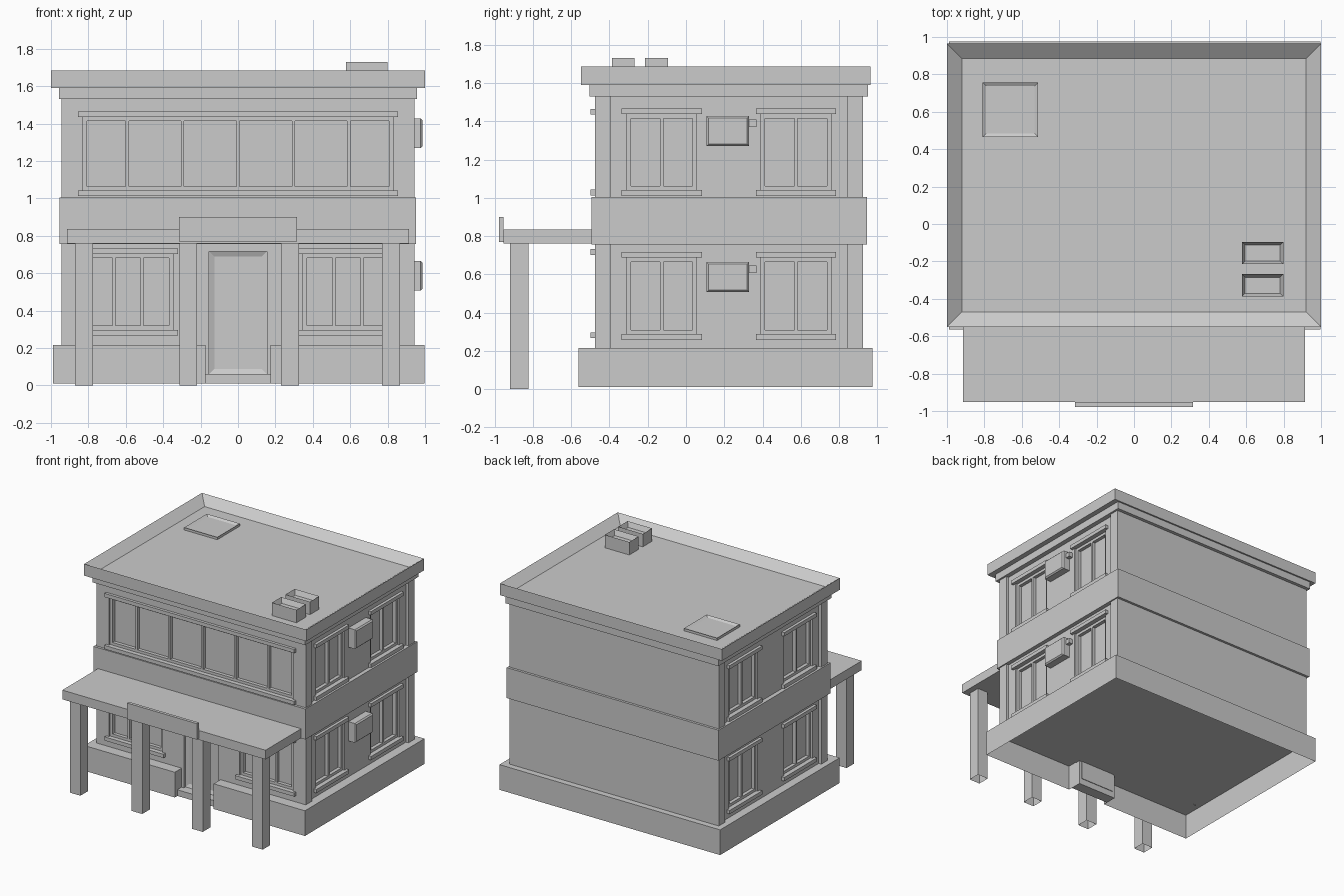
import bpy, bmesh
from mathutils import Matrix, Vector

if "Cube" in bpy.data.objects:
    bpy.data.objects.remove(bpy.data.objects["Cube"])


def finish(name, bm):
    me = bpy.data.meshes.new(name)
    bm.to_mesh(me)
    bm.free()
    ob = bpy.data.objects.new(name, me)
    bpy.context.collection.objects.link(ob)
    return ob


def add_box(bm, a, b):
    lo = Vector([min(p, q) for p, q in zip(a, b)])
    hi = Vector([max(p, q) for p, q in zip(a, b)])
    m = Matrix.Translation((lo + hi) / 2) @ Matrix.Diagonal((*(hi - lo), 1))
    bmesh.ops.create_cube(bm, size=1, matrix=m)


def facing(bm, d):
    bm.normal_update()
    return [f for f in bm.faces if f.normal.dot(Vector(d)) > 0.9]


def boxes(name, parts, open_bottom=False):
    bm = bmesh.new()
    for a, b in parts:
        add_box(bm, a, b)
    if open_bottom:
        bmesh.ops.delete(bm, geom=facing(bm, (0, 0, -1)), context='FACES')
    return finish(name, bm)


def tray(name, a, b, rim, depth, d=(0, 0, 1)):
    """Box whose face towards d has a sunken centre."""
    bm = bmesh.new()
    add_box(bm, a, b)
    face = facing(bm, d)
    bmesh.ops.inset_individual(bm, faces=face, thickness=rim)
    bmesh.ops.translate(bm, verts=face[0].verts, vec=-Vector(d) * depth)
    return finish(name, bm)


FRONT, SIDE = -0.475, 0.92
cuts = []


def front(u, d, z):
    return (u, FRONT - d, z)


def side(s):
    return lambda u, d, z: (s * (SIDE + d), u, z)


def window(name, at, u0, u1, z0, z1, mullions, over=0.027):
    """Opening in the wall, frame, mullions, sill and lintel."""
    back, fr, w = -0.042, -0.014, 0.022
    cuts.append((at(u0, back, z0), at(u1, 0.06, z1)))

    def bar(p, q, r, t, d0=back, d1=fr):
        return (at(p, d0, r), at(q, d1, t))
    parts = [bar(u0, u1, z0, z0 + w), bar(u0, u1, z1 - w, z1),
             bar(u0, u0 + w, z0 + w, z1 - w), bar(u1 - w, u1, z0 + w, z1 - w)]
    parts += [bar(m - 0.009, m + 0.009, z0 + w, z1 - w) for m in mullions]
    parts += [bar(u0 - over, u1 + over, z0 - 0.03, z0, 0, 0.023),
              bar(u0 - over, u1 + over, z1, z1 + 0.03, 0, 0.023)]
    boxes(name, parts)


# Windows
window("upper_front_window", front, -0.828, 0.828, 1.042, 1.435,
       [-0.592, -0.297, 0, 0.297, 0.592])
for s, n in ((-1, "left"), (1, "right")):
    c = 0.588 * s
    window(n + "_lower_front_window", front, c - 0.24, c + 0.24, 0.297, 0.702,
           [c - 0.075, c + 0.075])
    for level, z0, z1 in (("lower", 0.288, 0.687), ("upper", 1.04, 1.437)):
        for pos, c2 in (("fore", -0.127), ("rear", 0.575)):
            window(f"{n}_{level}_{pos}_window", side(s), c2 - 0.183, c2 + 0.183,
                   z0, z1, [c2])

# Main walls with openings cut out
cuts.append(((-0.155, -0.6, 0.1), (0.155, -0.44, 0.717)))
walls = boxes("walls", [((-SIDE, FRONT, 0.21), (SIDE, 0.925, 1.54))])
cutter = boxes("opening_cutter", cuts)
cutter.hide_render = True
mod = walls.modifiers.new("openings", 'BOOLEAN')
mod.operation, mod.solver, mod.object = 'DIFFERENCE', 'EXACT', cutter
dg = bpy.context.evaluated_depsgraph_get()
cut_mesh = bpy.data.meshes.new_from_object(walls.evaluated_get(dg))
walls.modifiers.clear()
walls.data = cut_mesh
bpy.data.objects.remove(cutter)

# Corner pilasters
boxes("corner_pilasters", [((s * SIDE, y0, 0.21), (s * 0.943, y1, 1.54))
                           for s in (-1, 1)
                           for y0, y1 in ((FRONT, -0.393), (0.845, 0.925))])

# Plinth: open-bottomed outline with a notch for the door
outline = [(-0.99, -0.563), (-0.175, -0.563), (-0.175, -0.44), (0.175, -0.44),
           (0.175, -0.563), (0.997, -0.563), (0.997, 0.975), (-0.99, 0.975)]
bm = bmesh.new()
low = [bm.verts.new((x, y, 0.01)) for x, y in outline]
top = [bm.verts.new((x, y, 0.215)) for x, y in outline]
bm.faces.new(top)
for i in range(len(low)):
    j = (i + 1) % len(low)
    bm.faces.new((low[i], low[j], top[j], top[i]))
finish("plinth", bm)

# Doorway
boxes("door_step", [((-0.175, -0.53, 0.01), (0.175, -0.44, 0.06))])
boxes("door_jambs", [((s * 0.155, FRONT, 0.06), (s * 0.175, -0.44, 0.215))
                     for s in (-1, 1)])
tray("door", (-0.155, -0.455, 0.06), (0.155, -0.435, 0.717), 0.04, 0.012, (0, -1, 0))

# Floor band, cornice and roof parapet
boxes("floor_band", [((-0.955, -0.495, 0.757), (0.953, 0.945, 1.005))])
boxes("lower_cornice", [((-0.958, -0.505, 1.53), (0.958, 0.952, 1.595))])
tray("roof_parapet", (-1, -0.55, 1.59), (1, 0.965, 1.685), 0.112, 0.06)

# Roof fittings
tray("roof_hatch", (-0.81, 0.465, 1.62), (-0.512, 0.757, 1.645), 0.028, 0.012)
for i, y in enumerate((-0.328, -0.155)):
    tray(f"roof_vent_{i + 1}", (0.577, y - 0.06, 1.62), (0.798, y + 0.06, 1.73), 0.025, 0.04)

# Porch canopy, blank sign board and posts
boxes("canopy", [((-0.915, -0.953, 0.76), (0.915, -0.49, 0.835))])
boxes("sign_board", [((-0.315, -0.978, 0.77), (0.315, -0.953, 0.9))])
for i, x in enumerate((-0.823, -0.266, 0.279, 0.818)):
    boxes(f"porch_post_{i + 1}", [((x - 0.048, -0.92, 0), (x + 0.048, -0.822, 0.77))], True)

# Wall air units with pipe stubs on the right side
for n, z in (("lower", 0.507), ("upper", 1.27)):
    bm = bmesh.new()
    add_box(bm, (0.92, 0.107, z), (0.987, 0.33, z + 0.157))
    edges = facing(bm, (1, 0, 0))[0].edges[:]
    bmesh.ops.bevel(bm, geom=edges, offset=0.01, segments=1, affect='EDGES')
    finish(n + "_air_unit", bm)
    boxes(n + "_air_unit_pipe", [((0.92, 0.33, z + 0.1), (0.955, 0.368, z + 0.138))])
